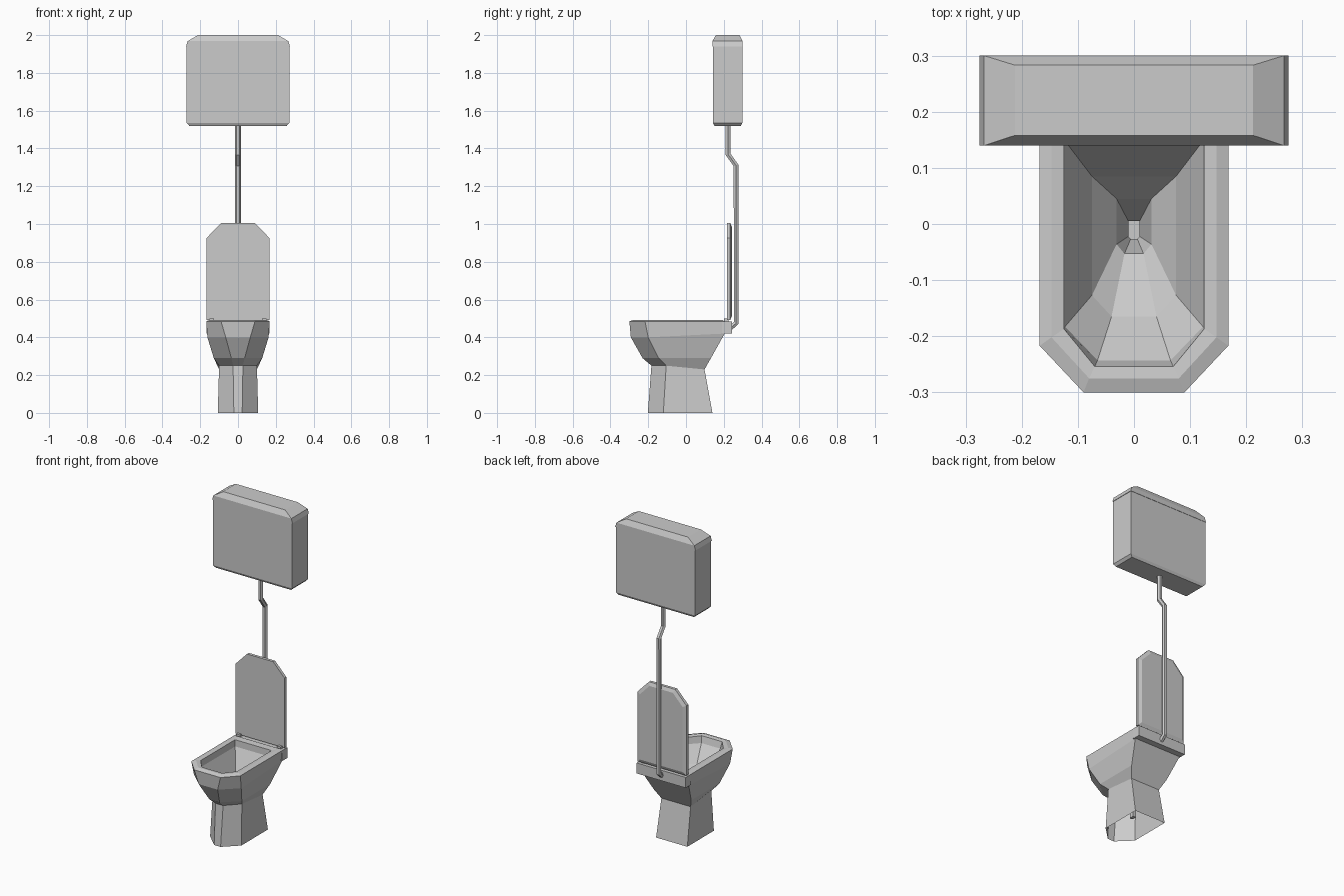
import bpy, bmesh

cube = bpy.data.objects.get("Cube")
if cube:
    bpy.data.objects.remove(cube, do_unlink=True)

grey = bpy.data.materials.new("porcelain_grey")
grey.use_nodes = True
COLOUR = (0.6, 0.6, 0.6, 1)
grey.diffuse_color = COLOUR
grey.node_tree.nodes["Principled BSDF"].inputs["Base Color"].default_value = COLOUR


def add(name, data):
    data.materials.append(grey)
    obj = bpy.data.objects.new(name, data)
    bpy.context.collection.objects.link(obj)
    return obj


def loft(name, rings, cap_start=True, cap_end=True):
    """Skin a stack of rings that all have the same number of points."""
    bm = bmesh.new()
    rows = [[bm.verts.new(p) for p in ring] for ring in rings]
    n = len(rows[0])
    for a, b in zip(rows, rows[1:]):
        for i in range(n):
            j = (i + 1) % n
            bm.faces.new((a[i], a[j], b[j], b[i]))
    if cap_start:
        bm.faces.new(rows[0])
    if cap_end:
        bm.faces.new(rows[-1])
    bmesh.ops.recalc_face_normals(bm, faces=bm.faces)
    mesh = bpy.data.meshes.new(name)
    bm.to_mesh(mesh)
    bm.free()
    return add(name, mesh)


def bowl_ring(z, z_back, w, back, shoulder, front_w, front):
    """Rectangle with its two front corners cut off."""
    return [(-w, back, z_back), (-w, shoulder, z), (-front_w, front, z),
            (front_w, front, z), (w, shoulder, z), (w, back, z_back)]


def box_ring(z, w, y0, y1):
    return [(-w, y0, z), (w, y0, z), (w, y1, z), (-w, y1, z)]


def lid_ring(y, inset):
    """Upright panel outline with its top corners cut off."""
    w, f, s = 0.167 - inset, 0.09 - inset * 0.5, 0.925 - inset * 0.5
    lo, hi = 0.492 + inset, 1.005 - inset
    return [(-w, y, lo), (w, y, lo), (w, y, s), (f, y, hi), (-f, y, hi), (-w, y, s)]


# Pedestal, bowl, rim, basin and drain as one continuous skin, open underneath
loft("bowl", [bowl_ring(*r) for r in (
    (0.00, 0.00, 0.107, 0.140, -0.120, 0.022, -0.202),
    (0.25, 0.23, 0.100, 0.098, -0.105, 0.026, -0.183),
    (0.29, 0.29, 0.128, 0.132, -0.145, 0.035, -0.230),
    (0.40, 0.42, 0.162, 0.205, -0.200, 0.065, -0.292),
    (0.485, 0.485, 0.168, 0.205, -0.217, 0.090, -0.300),
    (0.493, 0.493, 0.147, 0.190, -0.202, 0.080, -0.275),
    (0.490, 0.490, 0.125, 0.150, -0.187, 0.070, -0.254),
    (0.45, 0.45, 0.123, 0.148, -0.183, 0.065, -0.243),
    (0.36, 0.33, 0.075, 0.085, -0.127, 0.040, -0.165),
    (0.28, 0.28, 0.031, 0.045, -0.036, 0.017, -0.053),
    (0.20, 0.20, 0.010, 0.005, -0.022, 0.006, -0.027),
    (0.06, 0.06, 0.010, 0.005, -0.022, 0.006, -0.027),
)], cap_start=False)

# Ledge behind the bowl, where the lid hinges
loft("rear_ledge", [box_ring(0.42, 0.168, 0.19, 0.243),
                    box_ring(0.485, 0.168, 0.19, 0.243)])

# Raised lid with a bevelled back
loft("lid", [lid_ring(0.216, 0), lid_ring(0.234, 0), lid_ring(0.243, 0.02)])
for side, x in (("right", -0.14), ("left", 0.14)):
    ring = [(x - 0.012, y, z) for y, z in
            ((0.20, 0.48), (0.225, 0.48), (0.225, 0.5), (0.20, 0.5))]
    loft(side + "_hinge", [ring, [(px + 0.024, y, z) for px, y, z in ring]])

# High cistern and its chamfered cover
loft("cistern", [box_ring(1.52, 0.258, 0.150, 0.290),
                 box_ring(1.535, 0.272, 0.142, 0.298),
                 box_ring(1.94, 0.272, 0.142, 0.298)])
loft("cistern_cover", [box_ring(1.94, 0.275, 0.140, 0.300),
                       box_ring(1.968, 0.267, 0.140, 0.300),
                       box_ring(2.00, 0.212, 0.158, 0.283)])

# Flush pipe with an offset bend below the cistern
curve = bpy.data.curves.new("flush_pipe", "CURVE")
curve.dimensions = "3D"
curve.bevel_depth = 0.015
curve.bevel_resolution = 1
curve.use_fill_caps = True
path = [(0.222, 1.53), (0.222, 1.37), (0.265, 1.31), (0.265, 0.475), (0.235, 0.45)]
spline = curve.splines.new("POLY")
spline.points.add(len(path) - 1)
for point, (y, z) in zip(spline.points, path):
    point.co = (0, y, z, 1)
spline.use_smooth = False
add("flush_pipe", curve)
